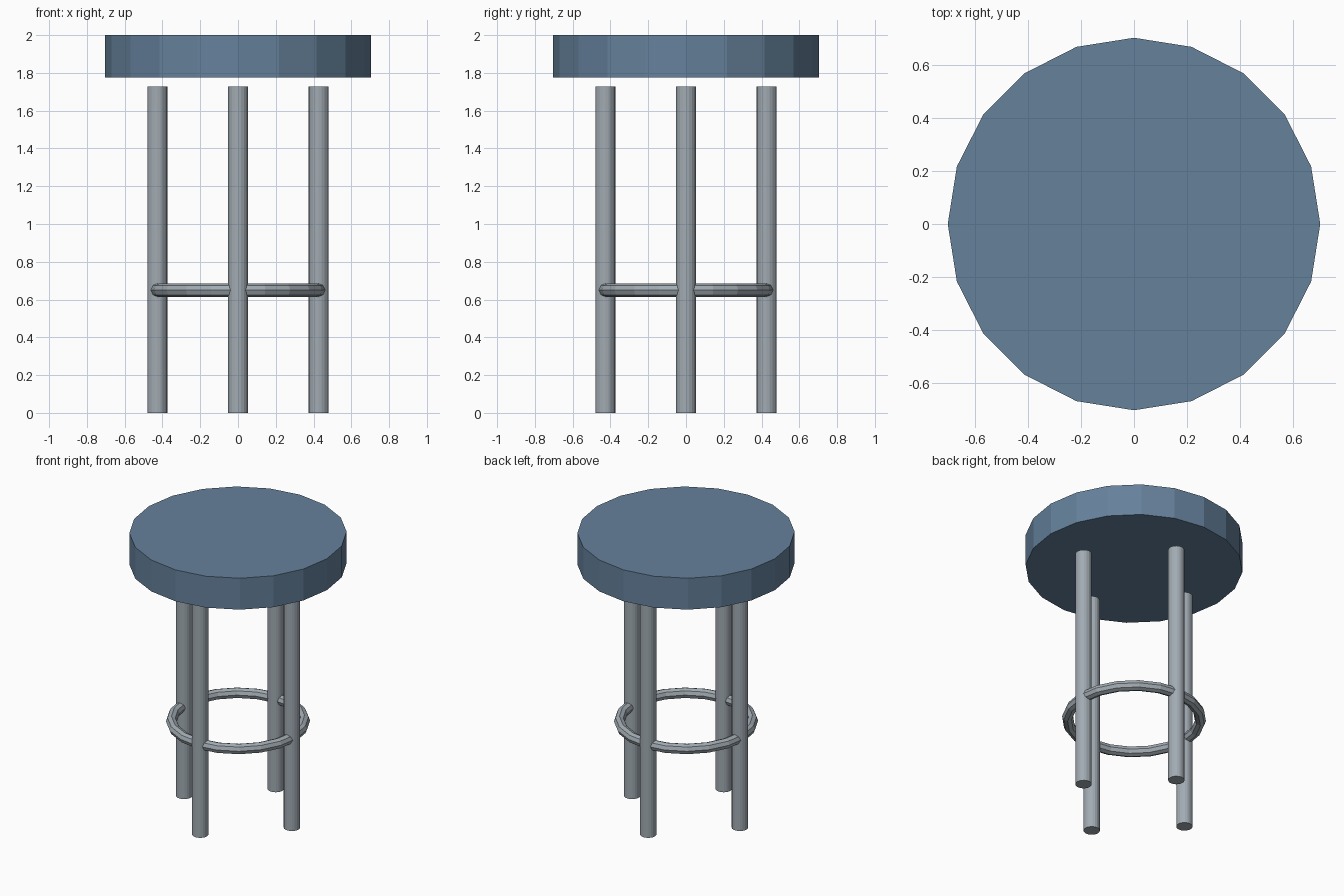
import bpy
from math import cos, sin, pi

if "Cube" in bpy.data.objects:
    bpy.data.objects.remove(bpy.data.objects["Cube"])


def cylinder(name, radius, z0, z1, x, y, sides, color):
    bpy.ops.mesh.primitive_cylinder_add(vertices=sides, radius=radius, depth=z1 - z0,
                                        location=(x, y, (z0 + z1) / 2))
    ob = bpy.context.object
    ob.name = name
    ob.data.materials.append(color)
    return ob


def material(name, rgb):
    m = bpy.data.materials.new(name)
    m.diffuse_color = (*rgb, 1)
    m.use_nodes = True
    m.node_tree.nodes["Principled BSDF"].inputs["Base Color"].default_value = m.diffuse_color
    return m


blue = material("blue_cushion", (0.13, 0.22, 0.33))
metal = material("grey_metal", (0.36, 0.41, 0.45))

# Round faceted seat, floating slightly above the legs
cylinder("seat", 0.705, 1.775, 2.0, 0, 0, 20, blue)

# Four straight legs on the axes
for i, side in enumerate(("right", "back", "left", "front")):
    a = i * pi / 2
    cylinder(side + "_leg", 0.053, 0, 1.727, 0.427 * cos(a), 0.427 * sin(a), 20, metal)

# Foot ring threaded through the legs
bpy.ops.mesh.primitive_torus_add(major_radius=0.432, minor_radius=0.036,
                                 major_segments=20, minor_segments=8,
                                 location=(0, 0, 0.65))
ring = bpy.context.object
ring.name = "foot_ring"
ring.data.materials.append(metal)
